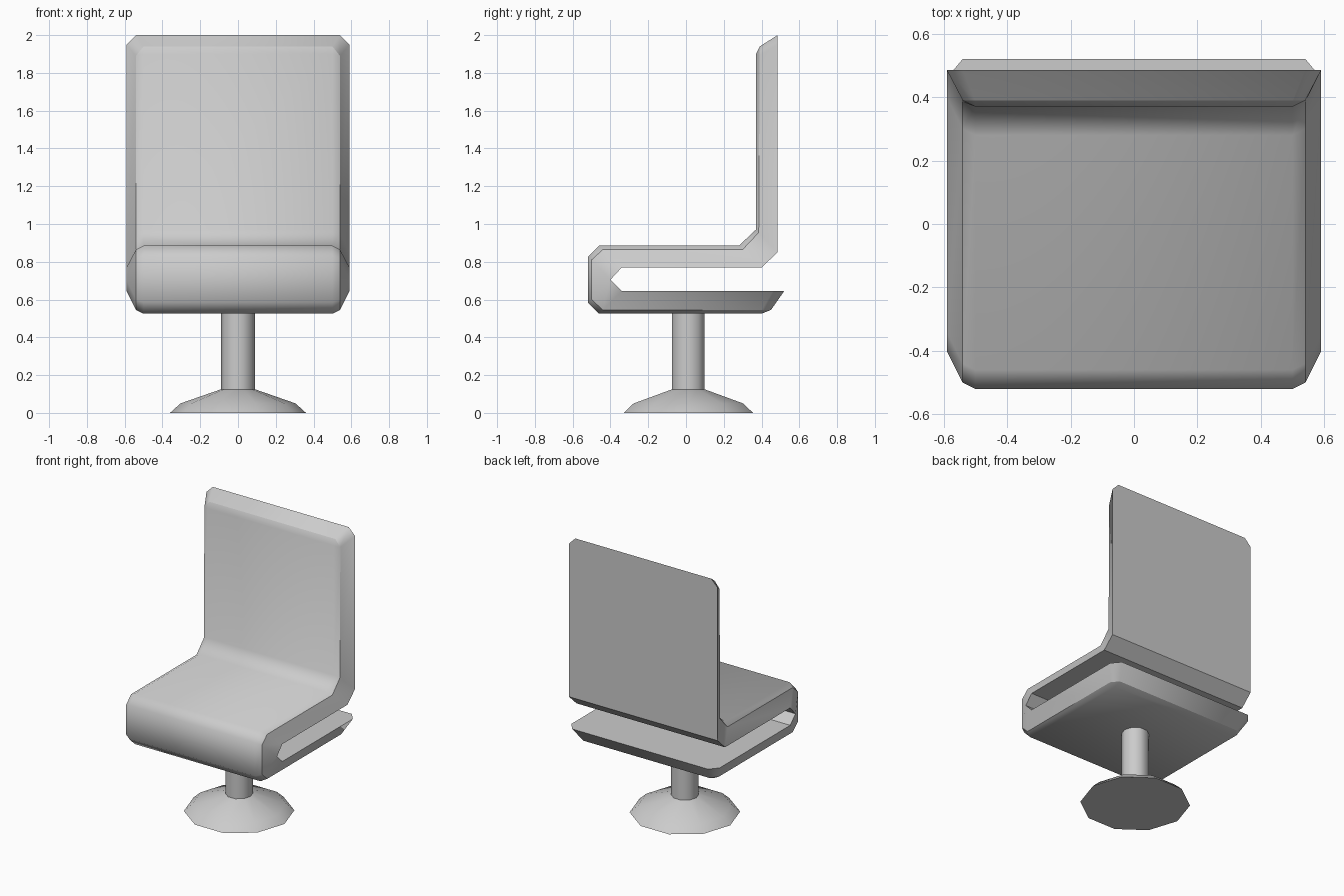
import bpy, bmesh, math

if "Cube" in bpy.data.objects:
    bpy.data.objects.remove(bpy.data.objects["Cube"])


def finish(name, bm):
    bmesh.ops.recalc_face_normals(bm, faces=bm.faces[:])
    for f in bm.faces:
        f.smooth = True
    mesh = bpy.data.meshes.new(name)
    bm.to_mesh(mesh)
    bm.free()
    obj = bpy.data.objects.new(name, mesh)
    bpy.context.collection.objects.link(obj)
    return obj


# Folded seat ribbon: (y, z) of the inner, middle and outer layers per station
STATIONS = [
    ((0.52, 0.645), (0.45, 0.545), (0.40, 0.525)),
    ((0.46, 0.645), (0.40, 0.545), (0.40, 0.525)),
    ((-0.34, 0.645), (-0.44, 0.545), (-0.46, 0.525)),
    ((-0.40, 0.705), (-0.50, 0.60), (-0.52, 0.585)),
    ((-0.40, 0.705), (-0.50, 0.81), (-0.52, 0.825)),
    ((-0.34, 0.77), (-0.44, 0.865), (-0.46, 0.885)),
    ((0.40, 0.77), (0.30, 0.865), (0.28, 0.885)),
    ((0.485, 0.85), (0.385, 0.955), (0.37, 0.97)),
    ((0.485, 1.95), (0.39, 1.89), (0.37, 1.90)),
    ((0.485, 2.0), (0.39, 1.94), (0.37, 1.90)),
]
WIDTHS = (0.59, 0.54, 0.50)
END_WIDTHS = (0.54, 0.50, 0.50)


def build_seat():
    bm = bmesh.new()
    verts, layer_of = {}, {}

    def vert(x, y, z, layer):
        key = (x, y, z)
        if key not in verts:
            verts[key] = bm.verts.new(key)
            layer_of[verts[key]] = layer
        return verts[key]

    def face(*vs):
        bm.faces.new(list(dict.fromkeys(vs)))

    rings = []
    last = len(STATIONS) - 1
    for i, pts in enumerate(STATIONS):
        ws = END_WIDTHS if i in (0, last) else WIDTHS
        left = [vert(-w, *p, k) for k, (w, p) in enumerate(zip(ws, pts))]
        right = [vert(w, *p, k) for k, (w, p) in enumerate(zip(ws, pts))]
        rings.append(left + right[::-1])
    for a, b in zip(rings, rings[1:]):
        for j in range(6):
            k = (j + 1) % 6
            quad = dict.fromkeys((a[j], a[k], b[k], b[j]))
            if len(quad) > 2:
                face(*quad)
    # Sloping ends of the ribbon
    for r in (rings[0], rings[-1]):
        face(r[0], r[1], r[4], r[5])
        face(r[1], r[2], r[3], r[4])
    # Crisp inner and middle outlines, soft outer folds
    for e in bm.edges:
        a, b = (layer_of[v] for v in e.verts)
        e.smooth = not (a == b and a < 2)
    return finish("seat", bm)


def lathe(name, profile, cap_bottom=False, sides=10, cy=0.0125):
    bm = bmesh.new()
    rings = []
    for r, z in profile:
        rings.append([bm.verts.new((r * math.cos(2 * math.pi * i / sides),
                                    cy + r * math.sin(2 * math.pi * i / sides), z))
                      for i in range(sides)])
    for a, b in zip(rings, rings[1:]):
        for i in range(sides):
            j = (i + 1) % sides
            bm.faces.new((a[i], a[j], b[j], b[i]))
    if cap_bottom:
        bm.faces.new(rings[0][::-1])
    obj = finish(name, bm)
    # Open tubes: make sure faces point outward
    if not cap_bottom:
        p = obj.data.polygons[0]
        if p.normal.x * p.center.x + p.normal.y * (p.center.y - cy) < 0:
            obj.data.flip_normals()
    bpy.ops.object.select_all(action='DESELECT')
    obj.select_set(True)
    bpy.context.view_layer.objects.active = obj
    bpy.ops.object.shade_smooth_by_angle(angle=math.radians(40))
    return obj


build_seat()
# Foot and post
lathe("foot", [(0.36, 0), (0.305, 0.05), (0.09, 0.125)], cap_bottom=True)
lathe("post", [(0.09, 0.125), (0.09, 0.525)])
